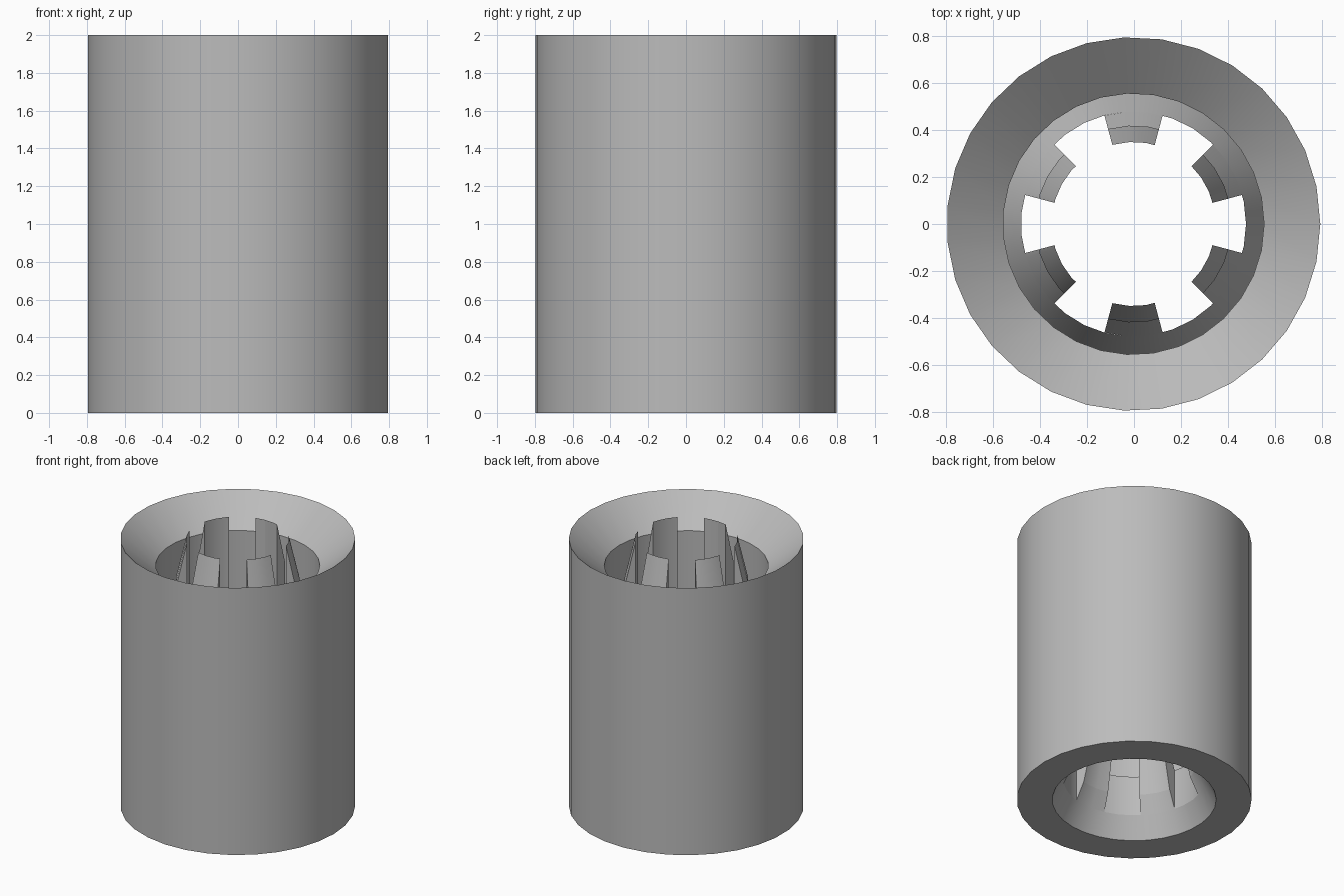
import bpy, bmesh, math

if "Cube" in bpy.data.objects:
    bpy.data.objects.remove(bpy.data.objects["Cube"])

SIDES = 31
STEP = 2 * math.pi / SIDES
HALF = math.radians(15)      # half width of a finger
SHIFT = -0.002               # centres the odd-sided tube on x

grey = bpy.data.materials.new("plain grey")
grey.diffuse_color = (0.5, 0.5, 0.5, 1)
grey.use_nodes = True
grey.node_tree.nodes["Principled BSDF"].inputs["Base Color"].default_value = grey.diffuse_color


def point(r, a, z):
    """Point on a 31-sided ring of radius r."""
    off = (a % STEP) - STEP / 2
    r *= math.cos(STEP / 2) / math.cos(off)
    return (r * math.cos(a) + SHIFT, r * math.sin(a), z)


def finish(name, bm):
    bmesh.ops.remove_doubles(bm, verts=bm.verts, dist=1e-5)
    bmesh.ops.recalc_face_normals(bm, faces=bm.faces)
    me = bpy.data.meshes.new(name)
    bm.to_mesh(me)
    bm.free()
    me.materials.append(grey)
    ob = bpy.data.objects.new(name, me)
    bpy.context.collection.objects.link(ob)
    bpy.ops.object.select_all(action='DESELECT')
    ob.select_set(True)
    bpy.context.view_layer.objects.active = ob
    bpy.ops.object.shade_smooth_by_angle(angle=math.radians(12))


def lathe(name, profile, angles, capped):
    """Sweep a closed profile through the angles, optionally capping the ends."""
    bm = bmesh.new()
    n = len(profile)
    rings = [[bm.verts.new(point(r, a, z)) for r, z in profile] for a in angles]
    pairs = list(zip(rings, rings[1:]))
    if not capped:
        pairs.append((rings[-1], rings[0]))
    for p, q in pairs:
        for i in range(n):
            j = (i + 1) % n
            bm.faces.new((p[i], p[j], q[j], q[i]))
    if capped:
        bm.faces.new(rings[0])
        bm.faces.new(rings[-1][::-1])
    finish(name, bm)


# Tube with funnel mouth, deep groove and tapered foot
FOOT_IN, FOOT_OUT = 0.155, 0.455
lathe("sleeve",
      [(0.797, 0), (0.797, 2), (0.557, 1.8), (0.557, 0.3),
       (0.48, FOOT_OUT), (0.48, FOOT_IN), (0.557, 0)],
      [i * STEP for i in range(SIDES)], False)

# Six gripping fingers rising from the foot
finger = [(0.48, FOOT_IN), (0.42, 0.28), (0.35, 0.57), (0.35, 2.0),
          (0.42, 1.7), (0.42, 0.58), (0.48, FOOT_OUT)]
for k in range(6):
    mid = math.radians(30 + 60 * k)
    lo, hi = mid - HALF, mid + HALF
    inner = [i * STEP for i in range(2 * SIDES) if lo + 0.01 < i * STEP < hi - 0.01]
    lathe(f"finger_{k + 1}", finger, [lo] + inner + [hi], True)
